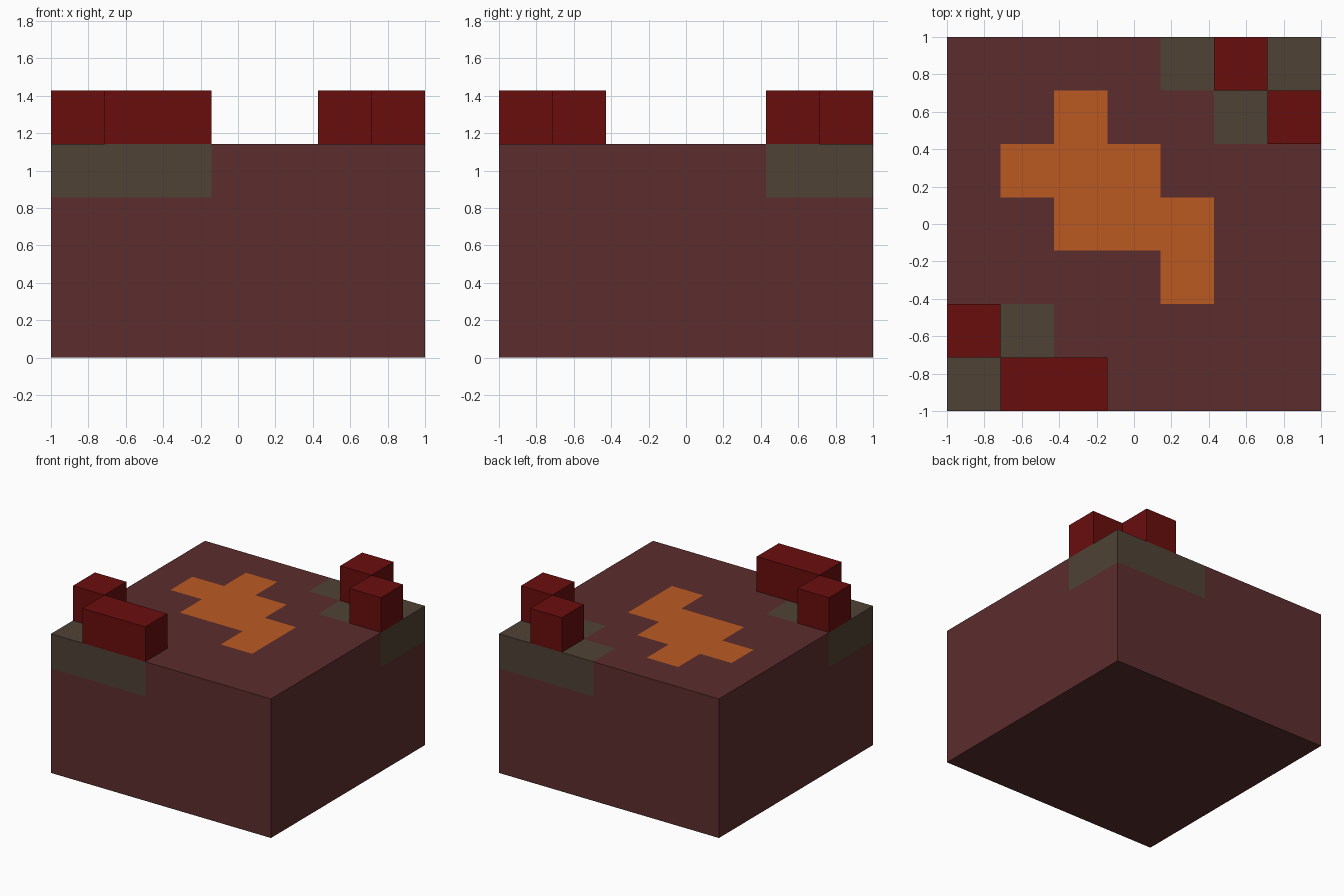
import bpy
import bmesh
from mathutils import Matrix, Vector

old = bpy.data.objects.get("Cube")
if old:
    bpy.data.objects.remove(old, do_unlink=True)

N = 7              # cells per side
U = 2 / N          # cell size
LAYERS = 4         # height of the base in cells


def linear(c):
    c /= 255
    return c / 12.92 if c <= 0.04045 else ((c + 0.055) / 1.055) ** 2.4


def make_material(name, *rgb):
    colour = [linear(c) for c in rgb] + [1]
    mat = bpy.data.materials.new(name)
    mat.use_nodes = True
    mat.diffuse_color = colour
    bsdf = next(n for n in mat.node_tree.nodes if n.type == 'BSDF_PRINCIPLED')
    bsdf.inputs["Base Color"].default_value = colour
    return mat


brown = make_material("dark brown", 92, 45, 45)
olive = make_material("olive grey", 79, 66, 53)
orange = make_material("orange", 187, 90, 34)
red = make_material("deep red", 106, 13, 13)


def add_box(bm, lo, hi):
    """Box between two corners given in cell units."""
    lo, hi = Vector(lo), Vector(hi)
    origin = Vector((-1, -1, 0))
    mid = origin + (lo + hi) * U / 2
    size = (hi - lo) * U
    bmesh.ops.create_cube(bm, size=1, matrix=Matrix.Translation(mid) @ Matrix.Diagonal((*size, 1)))


def finish(bm, name, materials):
    mesh = bpy.data.meshes.new(name)
    bm.to_mesh(mesh)
    bm.free()
    for mat in materials:
        mesh.materials.append(mat)
    obj = bpy.data.objects.new(name, mesh)
    bpy.context.collection.objects.link(obj)
    return obj


# Base block, cut along the cell lines so its top layer can be coloured by cell
OLIVE_CELLS = {(0, 0), (1, 0), (2, 0), (0, 1), (1, 1),
               (4, 6), (5, 6), (6, 6), (5, 5), (6, 5)}
ORANGE_CELLS = {(2, 5), (1, 4), (2, 4), (3, 4),
                (2, 3), (3, 3), (4, 3), (4, 2)}

bm = bmesh.new()
add_box(bm, (0, 0, 0), (N, N, LAYERS))
cuts = [((0, 0, (LAYERS - 1) * U), (0, 0, 1))]
for k in range(1, N):
    p = k * U - 1
    cuts += [((p, 0, 0), (1, 0, 0)), ((0, p, 0), (0, 1, 0))]
for co, normal in cuts:
    bmesh.ops.bisect_plane(bm, geom=bm.verts[:] + bm.edges[:] + bm.faces[:],
                           plane_co=co, plane_no=normal)
bm.normal_update()
for face in bm.faces:
    c = face.calc_center_median() - face.normal * U / 2
    cell = (int((c.x + 1) / U), int((c.y + 1) / U))
    if c.z > (LAYERS - 1) * U and cell in OLIVE_CELLS:
        face.material_index = 1
    elif face.normal.z > 0.5 and cell in ORANGE_CELLS:
        face.material_index = 2
finish(bm, "base_block", [brown, olive, orange])

# Raised blocks on two opposite corners: x, y, length along x in cells
RAISED = {"front_right_side_block": (0, 1, 1),
          "front_right_long_block": (1, 0, 2),
          "back_left_rear_block": (5, 6, 1),
          "back_left_side_block": (6, 5, 1)}
for name, (i, j, length) in RAISED.items():
    bm = bmesh.new()
    add_box(bm, (i, j, LAYERS), (i + length, j + 1, LAYERS + 1))
    bm.normal_update()
    hidden = [f for f in bm.faces if f.normal.z < -0.5]
    bmesh.ops.delete(bm, geom=hidden, context='FACES')
    finish(bm, name, [red])
